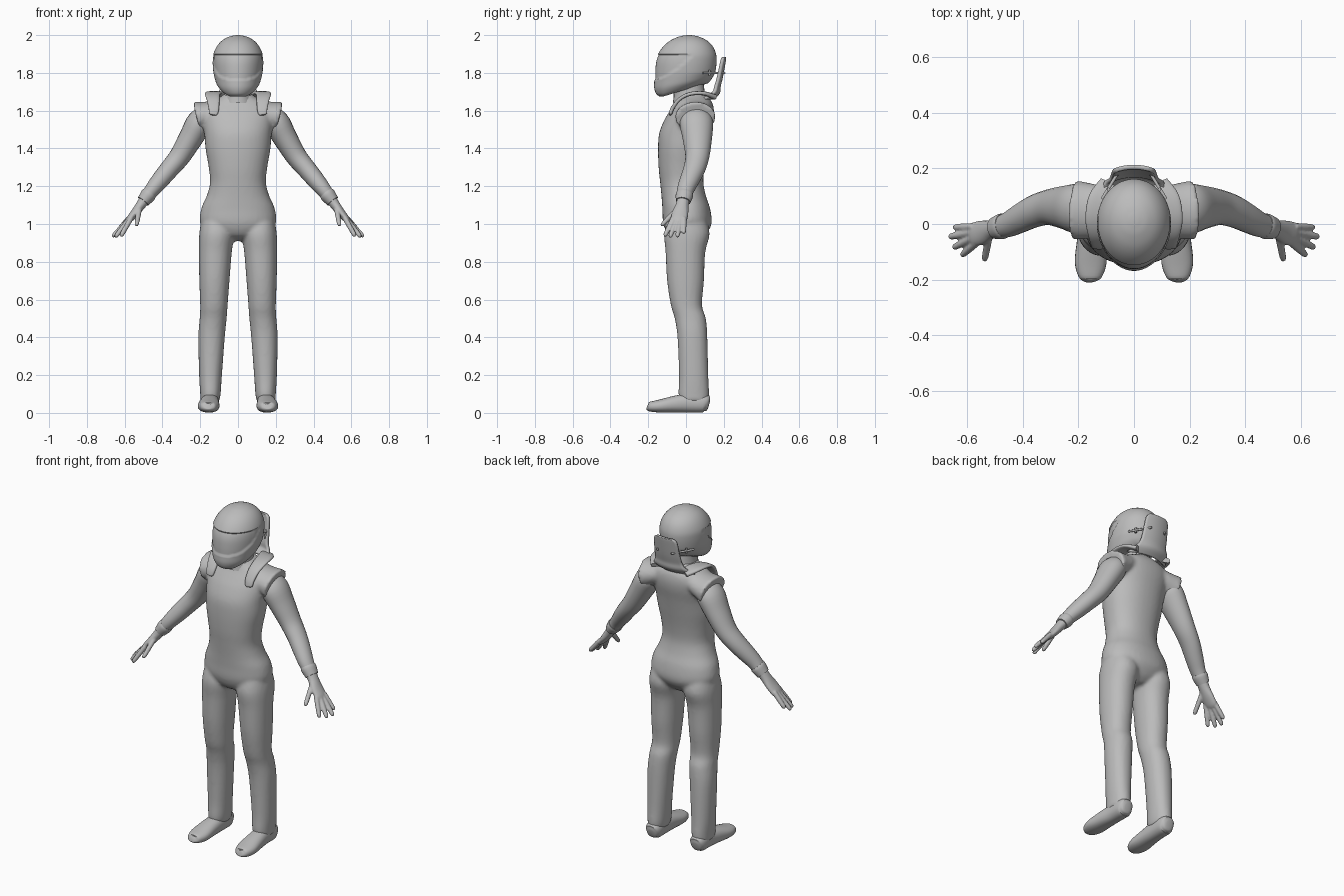
import bpy, bmesh, math
from mathutils import Vector

if "Cube" in bpy.data.objects:
    bpy.data.objects.remove(bpy.data.objects["Cube"])

grey = bpy.data.materials.new("plain grey")
grey.use_nodes = True
grey.diffuse_color = (0.5, 0.5, 0.5, 1)
grey.node_tree.nodes["Principled BSDF"].inputs["Base Color"].default_value = (0.5, 0.5, 0.5, 1)

X, Y, Z = Vector((1, 0, 0)), Vector((0, 1, 0)), Vector((0, 0, 1))


def smooth_rows(rows, steps):
    """Catmull-Rom interpolation of the loft rows."""
    rows = [Vector(r) for r in rows]
    out = []
    for i in range(len(rows) - 1):
        p0, p1, p2 = rows[max(i - 1, 0)], rows[i], rows[i + 1]
        p3 = rows[min(i + 2, len(rows) - 1)]
        for k in range(steps):
            t = k / steps
            out.append(0.5 * (2 * p1 + (p2 - p0) * t + (2 * p0 - 5 * p1 + 4 * p2 - p3) * t ** 2
                              + (3 * p1 - p0 - 3 * p2 + p3) * t ** 3))
    return out + [rows[-1]]


def loft(bm, rows, ref=Y, axis=None, side=1, sides=24, steps=4, power=2.0):
    """Rows are (x, y, z, radius along ref, radius across)."""
    rows = smooth_rows(rows, steps)
    rings = []
    for i, r in enumerate(rows):
        t = axis or (rows[min(i + 1, len(rows) - 1)].to_3d() - rows[max(i - 1, 0)].to_3d()).normalized()
        u = (ref - t * ref.dot(t)).normalized()
        v = t.cross(u)
        ring = []
        for k in range(sides):
            ang = 2 * math.pi * k / sides
            c, s = math.cos(ang), math.sin(ang)
            c = math.copysign(abs(c) ** (2 / power), c)
            s = math.copysign(abs(s) ** (2 / power), s)
            p = Vector(r[:3]) + u * c * max(r[3], 0.002) + v * s * max(r[4], 0.002)
            ring.append(bm.verts.new((p.x * side, p.y, p.z)))
        rings.append(ring)
    for a, b in zip(rings, rings[1:]):
        for k in range(sides):
            n = (k + 1) % sides
            bm.faces.new((a[k], a[n], b[n], b[k]))
    bm.faces.new(rings[0])
    bm.faces.new(rings[-1])


def stack(bm, rows, **kw):
    """Upright loft from (z, front y, back y, low x, high x)."""
    loft(bm, [((l + h) / 2, (f + b) / 2, z, (b - f) / 2, (h - l) / 2) for z, f, b, l, h in rows],
         axis=Z, **kw)


def finish(name, bm, voxel=0, relax=0):
    bmesh.ops.recalc_face_normals(bm, faces=bm.faces)
    me = bpy.data.meshes.new(name)
    bm.to_mesh(me)
    bm.free()
    me.materials.append(grey)
    ob = bpy.data.objects.new(name, me)
    bpy.context.collection.objects.link(ob)
    bpy.ops.object.select_all(action='DESELECT')
    ob.select_set(True)
    bpy.context.view_layer.objects.active = ob
    if voxel:
        m = ob.modifiers.new("fuse", 'REMESH')
        m.mode, m.voxel_size, m.use_smooth_shade = 'VOXEL', voxel, True
        m = ob.modifiers.new("relax", 'SMOOTH')
        m.factor, m.iterations = 0.5, relax
        bpy.ops.object.shade_smooth()
    else:
        bpy.ops.object.shade_smooth_by_angle(angle=math.radians(40))
    return ob


# Jumpsuit: torso, trouser legs and flared shoulder caps fused together
torso = [(.91, -.03, .06, .06), (.94, -.09, .10, .13), (1.0, -.12, .135, .198), (1.08, -.125, .128, .195),
         (1.15, -.13, .105, .165), (1.22, -.137, .092, .148), (1.3, -.145, .098, .155),
         (1.4, -.148, .115, .172), (1.48, -.142, .13, .178), (1.55, -.115, .145, .188),
         (1.6, -.085, .148, .192), (1.64, -.06, .14, .165), (1.67, -.05, .12, .1), (1.69, -.05, .1, .07)]
leg = [(1.04, -.09, .1, .03, .19), (.95, -.115, .125, .02, .205), (.85, -.108, .102, .033, .207),
       (.7, -.1, .095, .045, .205), (.57, -.08, .085, .055, .2), (.5, -.06, .105, .06, .203),
       (.4, -.045, .113, .07, .21), (.2, -.037, .118, .085, .206), (.1, -.04, .122, .092, .2),
       (.06, -.03, .116, .1, .198)]
cap = [(.1, .045, 1.6, .09, .06), (.16, .047, 1.58, .1, .07), (.215, .05, 1.565, .108, .084)]
bm = bmesh.new()
stack(bm, [(z, f, b, -w, w) for z, f, b, w in torso], sides=40, power=2.2)
for s in (1, -1):
    stack(bm, leg, side=s, sides=32, power=2.15)
    loft(bm, cap, side=s)
finish("jumpsuit", bm, 0.01, 4)

# Neck
bm = bmesh.new()
stack(bm, [(1.64, -.07, .11, -.085, .085), (1.69, -.065, .1, -.072, .072), (1.78, -.07, .09, -.07, .07)])
finish("neck", bm)

# Helmet with a raised back edge and a shallow visor recess
shell = [(1.675, -.14, .09, .072), (1.69, -.158, .115, .092), (1.72, -.168, .13, .112), (1.76, -.168, .143, .123),
         (1.81, -.168, .156, .131), (1.86, -.163, .162, .134), (1.9, -.148, .159, .13),
         (1.94, -.12, .142, .112), (1.97, -.085, .113, .086), (1.99, -.043, .073, .052),
         (1.998, -.01, .04, .022), (2.0, .01, .02, .004)]
bm = bmesh.new()
stack(bm, [(z, f, b, -w, w) for z, f, b, w in shell], sides=72, steps=6)
for v in bm.verts:
    x, y, z = v.co
    low = 1.765 + 0.13 * max(0, (y + .165) / .2) ** 1.5
    if y < .03 and low < z < 1.895:
        v.co.x *= 0.965
        v.co.y += 0.006 if y < -.03 else 0
    if z < 1.8:
        v.co.z += (1.8 - z) * 0.5 * min(1, max(0, (y + .12) / .2))
finish("helmet", bm)

# Neck restraint: back plate flowing into a yoke
plate = [(1.885, .205, .05), (1.865, .203, .072), (1.78, .188, .08), (1.73, .176, .086),
         (1.695, .172, .105), (1.665, .14, .13)]
bm = bmesh.new()
grid = [[bm.verts.new((w * k / 6, y - 2.5 * (w * k / 6) ** 2, z)) for k in range(-6, 7)]
        for z, y, w in smooth_rows(plate, 4)]
for a, b in zip(grid, grid[1:]):
    for k in range(12):
        bm.faces.new((a[k], a[k + 1], b[k + 1], b[k]))
ob = finish("restraint_back_plate", bm)
m = ob.modifiers.new("thickness", 'SOLIDIFY')
m.thickness, m.offset = 0.016, 0

# Shoes, arms, hands and restraint fittings for each side
shoe = [(.158, -.205, .035, .018, .014), (.158, -.193, .033, .04, .025), (.156, -.14, .036, .057, .034),
        (.152, -.06, .046, .053, .044), (.148, .01, .052, .048, .05), (.147, .09, .052, .047, .05),
        (.147, .115, .045, .035, .038), (.147, .122, .043, .018, .02)]
arm = [(.15, .055, 1.585, .06, .05), (.2, .055, 1.54, .088, .07), (.25, .06, 1.455, .078, .064),
       (.307, .06, 1.36, .064, .056), (.36, .045, 1.295, .058, .051), (.41, .02, 1.235, .052, .047),
       (.455, -.003, 1.18, .045, .04), (.5, -.015, 1.12, .036, .031)]
cuff = [(.468, -.006, 1.163, .044, .039), (.478, -.009, 1.15, .046, .041), (.502, -.015, 1.12, .039, .034)]
palm = [(.49, -.013, 1.135, .034, .03), (.515, -.02, 1.1, .034, .026), (.545, -.03, 1.06, .043, .022),
        (.575, -.037, 1.025, .043, .018), (.588, -.04, 1.01, .034, .012)]
fingers = [((.567, -.068, 1.03), (.62, -.113, .935)), ((.58, -.05, 1.02), (.65, -.085, .93)),
           ((.583, -.03, 1.02), (.665, -.046, .932)), ((.578, -.01, 1.03), (.648, -.012, .95)),
           ((.52, -.035, 1.09), (.538, -.132, .99))]
strap = [(.09, .145, 1.675, .035, .014), (.122, .09, 1.692, .042, .011), (.135, .02, 1.688, .04, .01),
         (.132, -.035, 1.66, .034, .01), (.128, -.07, 1.615, .028, .01), (.13, -.082, 1.585, .023, .009),
         (.131, -.086, 1.577, .012, .005)]
for s, label in ((1, "left"), (-1, "right")):
    bm = bmesh.new()
    loft(bm, shoe, ref=X, side=s, power=2.3)
    for v in bm.verts:
        v.co.z = max(v.co.z, 0)
    finish(label + "_shoe", bm)

    bm = bmesh.new()
    loft(bm, arm, side=s)
    finish(label + "_arm", bm)

    bm = bmesh.new()
    loft(bm, cuff, side=s)
    finish(label + "_glove_cuff", bm)

    bm = bmesh.new()
    loft(bm, palm, side=s)
    for a, b in fingers:
        a, b = Vector(a), Vector(b)
        rows = [(*a.lerp(b, t), r, r) for t, r in ((0, .014), (.5, .0135), (.9, .0115), (1, .005))]
        loft(bm, rows, side=s, ref=X, sides=12)
    finish(label + "_glove", bm, 0.005, 2)

    bm = bmesh.new()
    loft(bm, strap, ref=X, side=s, power=3)
    finish(label + "_restraint_strap", bm)

    bm = bmesh.new()
    loft(bm, [(.115, .09, 1.8, .006, .006), (.045, .205, 1.8, .006, .006)], ref=Z, side=s, sides=10)
    loft(bm, [(.092, .125, 1.785, .006, .006), (.092, .125, 1.815, .006, .006)], side=s, sides=10)
    finish(label + "_restraint_tether", bm)
